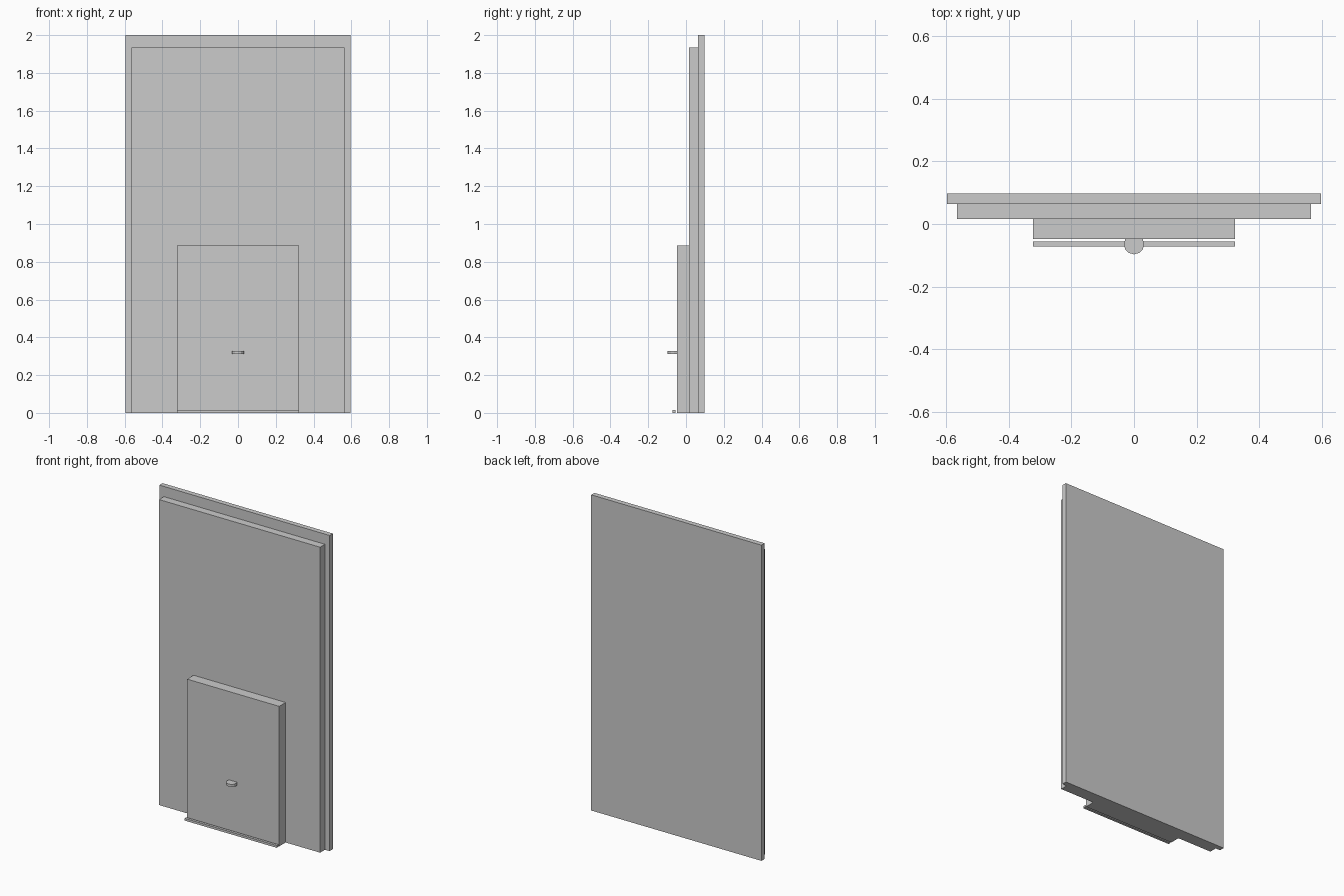
import bpy, bmesh
from mathutils import Matrix

if "Cube" in bpy.data.objects:
    bpy.data.objects.remove(bpy.data.objects["Cube"])

U = 1 / 62  # design unit: the model is 124 units tall


def finish(name, bm):
    mesh = bpy.data.meshes.new(name)
    bm.to_mesh(mesh)
    bm.free()
    obj = bpy.data.objects.new(name, mesh)
    bpy.context.collection.objects.link(obj)
    return obj


def slab(name, width, y0, y1, height):
    """Box centred on x, standing on the ground, sizes in units."""
    bm = bmesh.new()
    m = Matrix.Translation((0, (y0 + y1) / 2 * U, height / 2 * U))
    m = m @ Matrix.Diagonal((width * U, (y1 - y0) * U, height * U, 1))
    bmesh.ops.create_cube(bm, size=1, matrix=m)
    return finish(name, bm)


# Stepped panels, back to front
slab("back_panel", 74, 4, 6, 124)
slab("middle_panel", 70, 1, 4, 120)
slab("front_panel", 40, -3, 1, 55)

# Thin strip on the ground just in front of the front panel
slab("base_strip", 40, -4.5, -3.5, 0.9)

# Flat round knob, low-poly disc lying level
bm = bmesh.new()
bmesh.ops.create_cone(bm, cap_ends=True, segments=12, radius1=2 * U,
                      radius2=2 * U, depth=U,
                      matrix=Matrix.Translation((0, -4 * U, 19.8 * U)))
finish("knob", bm)
